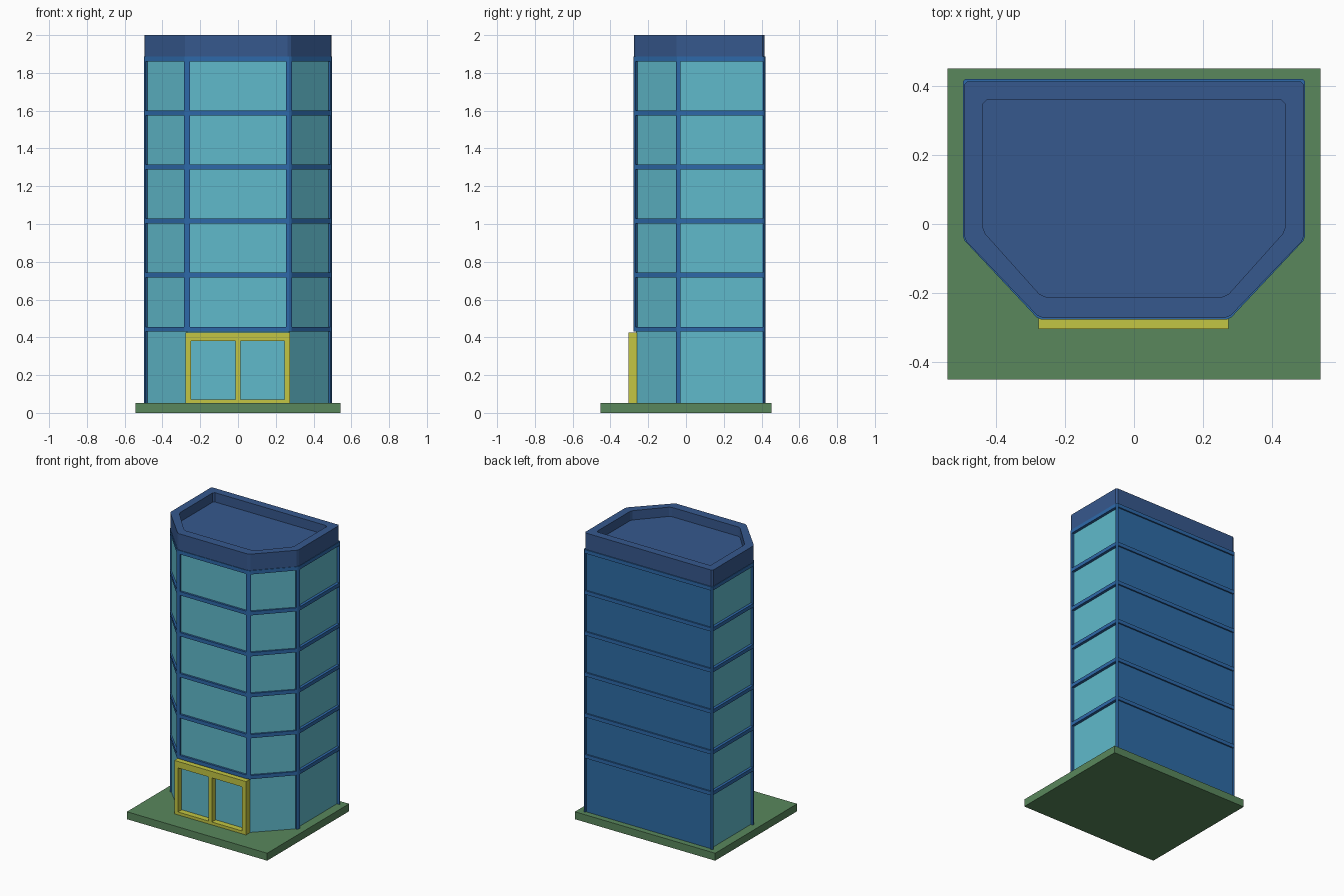
import bpy
import bmesh
from mathutils import Vector

if "Cube" in bpy.data.objects:
    bpy.data.objects.remove(bpy.data.objects["Cube"])


def material(name, rgb):
    m = bpy.data.materials.new(name)
    m.diffuse_color = (*rgb, 1)
    m.use_nodes = True
    m.node_tree.nodes["Principled BSDF"].inputs["Base Color"].default_value = m.diffuse_color
    return m


GLASS = material("glass", (0.117, 0.49, 0.60))
FRAME = material("frame_blue", (0.027, 0.141, 0.40))
WALL = material("wall_blue", (0.027, 0.15, 0.38))
ROOF = material("roof_blue", (0.037, 0.098, 0.27))
GREEN = material("green", (0.10, 0.242, 0.107))
YELLOW = material("yellow", (0.546, 0.565, 0.056))


def make(name, bm, *mats):
    bmesh.ops.recalc_face_normals(bm, faces=bm.faces)
    me = bpy.data.meshes.new(name)
    bm.to_mesh(me)
    bm.free()
    for m in mats:
        me.materials.append(m)
    ob = bpy.data.objects.new(name, me)
    bpy.context.collection.objects.link(ob)
    return ob


def mirrored(half):
    """Closed footprint, counter-clockwise, from its right half (back to front)."""
    return [Vector((-x, y)) for x, y in half] + [Vector(p) for p in reversed(half)]


def cut_corners(pts, d):
    out = []
    for i, p in enumerate(pts):
        for q in (pts[i - 1], pts[(i + 1) % len(pts)]):
            out.append(p + (q - p).normalized() * d)
    return out


def loop(bm, pts, z):
    return [bm.verts.new((p[0], p[1], z)) for p in pts]


def bridge(bm, a, b):
    n = len(a)
    for i in range(n):
        bm.faces.new((a[i], a[(i + 1) % n], b[(i + 1) % n], b[i]))


def prism(bm, pts, z0, z1):
    a, b = loop(bm, pts, z0), loop(bm, pts, z1)
    bridge(bm, a, b)
    bm.faces.new(a)
    bm.faces.new(b)


def box(bm, x0, x1, y0, y1, z0, z1):
    prism(bm, [(x0, y0), (x1, y0), (x1, y1), (x0, y1)], z0, z1)


outer = mirrored([(0.498, 0.422), (0.498, -0.043), (0.277, -0.278)])
inner = mirrored([(0.479, 0.412), (0.479, -0.051), (0.269, -0.264)])
roof_out = mirrored([(0.495, 0.415), (0.495, -0.043), (0.274, -0.274)])
roof_in = mirrored([(0.44, 0.36), (0.44, -0.02), (0.268, -0.212)])

# Ground slab
bm = bmesh.new()
box(bm, -0.542, 0.542, -0.452, 0.452, 0, 0.052)
make("ground_slab", bm, GREEN)

# Glass body with a solid back wall
bm = bmesh.new()
prism(bm, inner, 0.05, 1.88)
for f in bm.faces:
    if f.calc_center_median().y > 0.4:
        f.material_index = 1
make("glass_body", bm, GLASS, WALL)

# Floor bands wrapped round the body
bm = bmesh.new()
for k in range(6):
    z = 0.43 + 0.286 * k
    rings = [loop(bm, cut_corners(p, 0.008), h) for p, h in
             ((outer, z), (outer, z + 0.026), (inner, z + 0.026), (inner, z))]
    for i in range(4):
        bridge(bm, rings[i - 1], rings[i])
make("floor_bands", bm, FRAME)

# Corner posts; the two front ones stand above the door frame
bm = bmesh.new()
n = len(outer)
for i, p in enumerate(outer):
    u = (outer[i - 1] - p).normalized()
    v = (outer[(i + 1) % n] - p).normalized()
    nu, nv = Vector((u.y, -u.x)), Vector((-v.y, v.x))
    if nu.dot(v) < 0:
        nu, nv = -nu, -nv
    front, d = p.y < -0.2, 0.018
    # front posts are wide on the front face and slim on the slanted sides
    wu = 0.022 if front and abs(u.y) < 0.01 else 0.014
    wv = 0.022 if front and abs(v.y) < 0.01 else 0.014
    pts = [p + u * 0.008, p + v * 0.008, p + v * wv, p + v * wv + nv * d,
           inner[i], p + u * wu + nu * d, p + u * wu]
    prism(bm, pts, 0.43 if front else 0.05, 1.88)
make("corner_posts", bm, FRAME)

# Roof block with a recessed deck
bm = bmesh.new()
steps = [(roof_out, 1.886), (roof_out, 2.0), (roof_in, 2.0), (roof_in, 1.935)]
rings = [loop(bm, cut_corners(p, 0.011), z) for p, z in steps]
for a, b in zip(rings, rings[1:]):
    bridge(bm, a, b)
bm.faces.new(rings[0])
bm.faces.new(rings[-1])
make("roof_parapet", bm, ROOF)

# Double entrance frame
bm = bmesh.new()
for x0, x1 in ((-0.278, -0.25), (-0.014, 0.012), (0.246, 0.275)):
    box(bm, x0, x1, -0.305, -0.26, 0.05, 0.425)
for x0, x1 in ((-0.25, -0.014), (0.012, 0.246)):
    box(bm, x0, x1, -0.305, -0.26, 0.05, 0.072)
    box(bm, x0, x1, -0.305, -0.26, 0.38, 0.425)
make("entrance_frame", bm, YELLOW)
